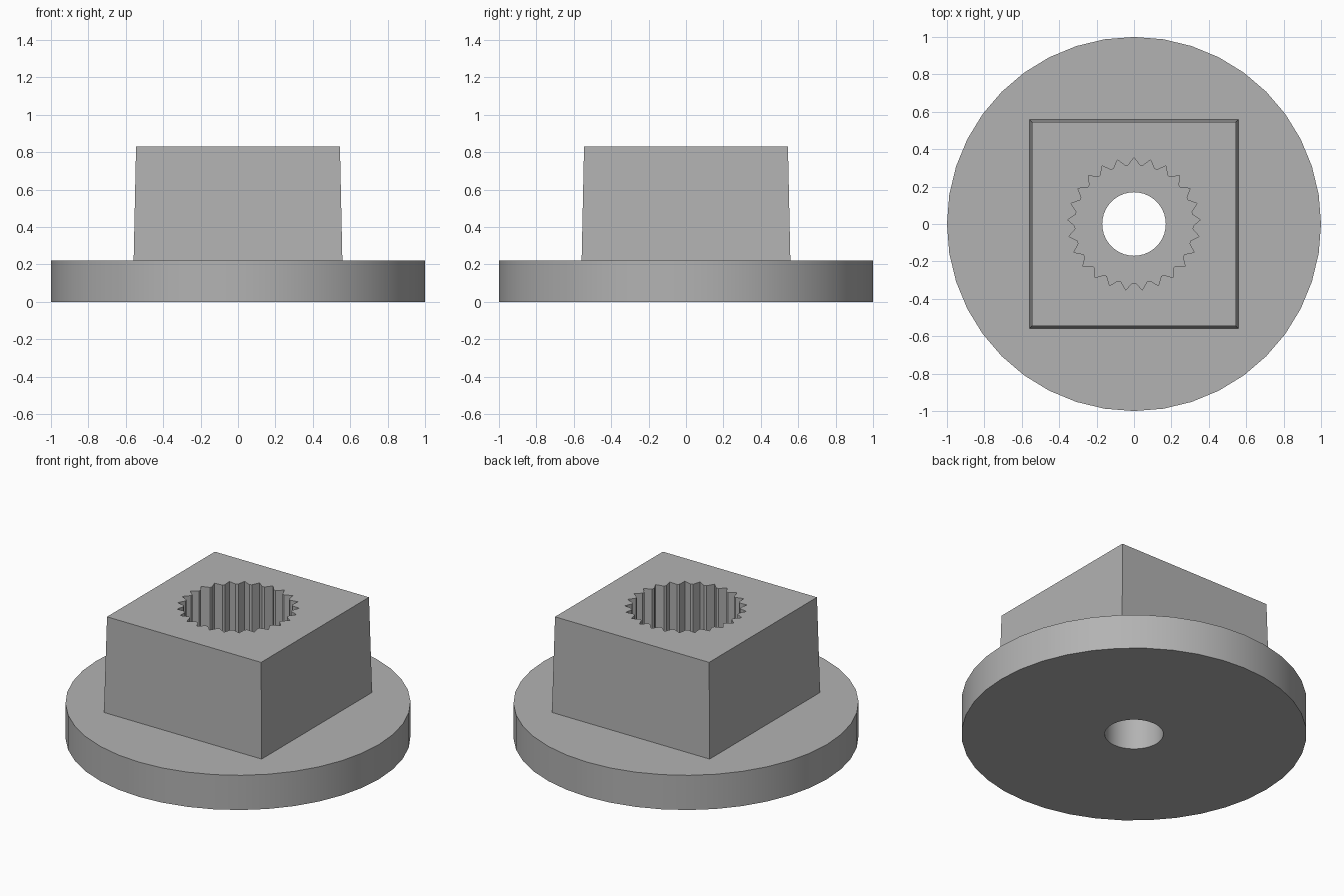
import bpy
import bmesh
from math import cos, sin, tau, pi, radians

if "Cube" in bpy.data.objects:
    bpy.data.objects.remove(bpy.data.objects["Cube"], do_unlink=True)

FLANGE_TOP = 0.222
BLOCK_TOP = 0.832

grey = bpy.data.materials.new("light grey")
grey.use_nodes = True
colour = (0.45, 0.45, 0.45, 1)
grey.diffuse_color = colour
grey.node_tree.nodes["Principled BSDF"].inputs["Base Color"].default_value = colour


def circle(radius, sides=40):
    return [(radius * cos(tau * i / sides), radius * sin(tau * i / sides)) for i in range(sides)]


def square(half):
    return [(half, half), (-half, half), (-half, -half), (half, -half)]


def spline(tip, root, teeth=25):
    """Toothed outline: one pointed tip and a narrow flat root per tooth."""
    points = []
    for i in range(teeth):
        for offset, radius in ((-0.4, root), (0, tip), (0.4, root)):
            a = pi / 2 + tau * (i + offset) / teeth
            points.append((radius * cos(a), radius * sin(a)))
    return points


def hollow_part(name, outer_low, outer_high, inner, low, high, closed_base):
    """Solid with an outer wall, a vertical bore and flat ring-shaped caps."""
    bm = bmesh.new()

    def ring(points, z):
        verts = [bm.verts.new((x, y, z)) for x, y in points]
        edges = [bm.edges.new((v, verts[i - 1])) for i, v in enumerate(verts)]
        return verts, edges

    def wall(a, b):
        for i in range(len(a)):
            bm.faces.new((a[i - 1], a[i], b[i], b[i - 1]))

    out_low, out_high = ring(outer_low, low), ring(outer_high, high)
    in_low, in_high = ring(inner, low), ring(inner, high)
    wall(out_low[0], out_high[0])
    wall(in_high[0], in_low[0])
    caps = [(out_high, in_high, 1)]
    if closed_base:
        caps.append((out_low, in_low, -1))
    for outer, bore, up in caps:
        bmesh.ops.triangle_fill(bm, edges=outer[1] + bore[1], use_beauty=True, normal=(0, 0, up))
    bmesh.ops.recalc_face_normals(bm, faces=bm.faces)

    mesh = bpy.data.meshes.new(name)
    bm.to_mesh(mesh)
    bm.free()
    mesh.materials.append(grey)
    obj = bpy.data.objects.new(name, mesh)
    bpy.context.collection.objects.link(obj)
    bpy.ops.object.select_all(action="DESELECT")
    obj.select_set(True)
    bpy.context.view_layer.objects.active = obj
    bpy.ops.object.shade_smooth_by_angle(angle=radians(30))


# Round flange with the screw hole
hollow_part("flange", circle(1), circle(1), circle(0.17), 0, FLANGE_TOP, True)

# Tapered square block with the toothed socket, floored by the flange
hollow_part("square_block", square(0.558), square(0.545), spline(0.355, 0.315),
            FLANGE_TOP, BLOCK_TOP, False)
